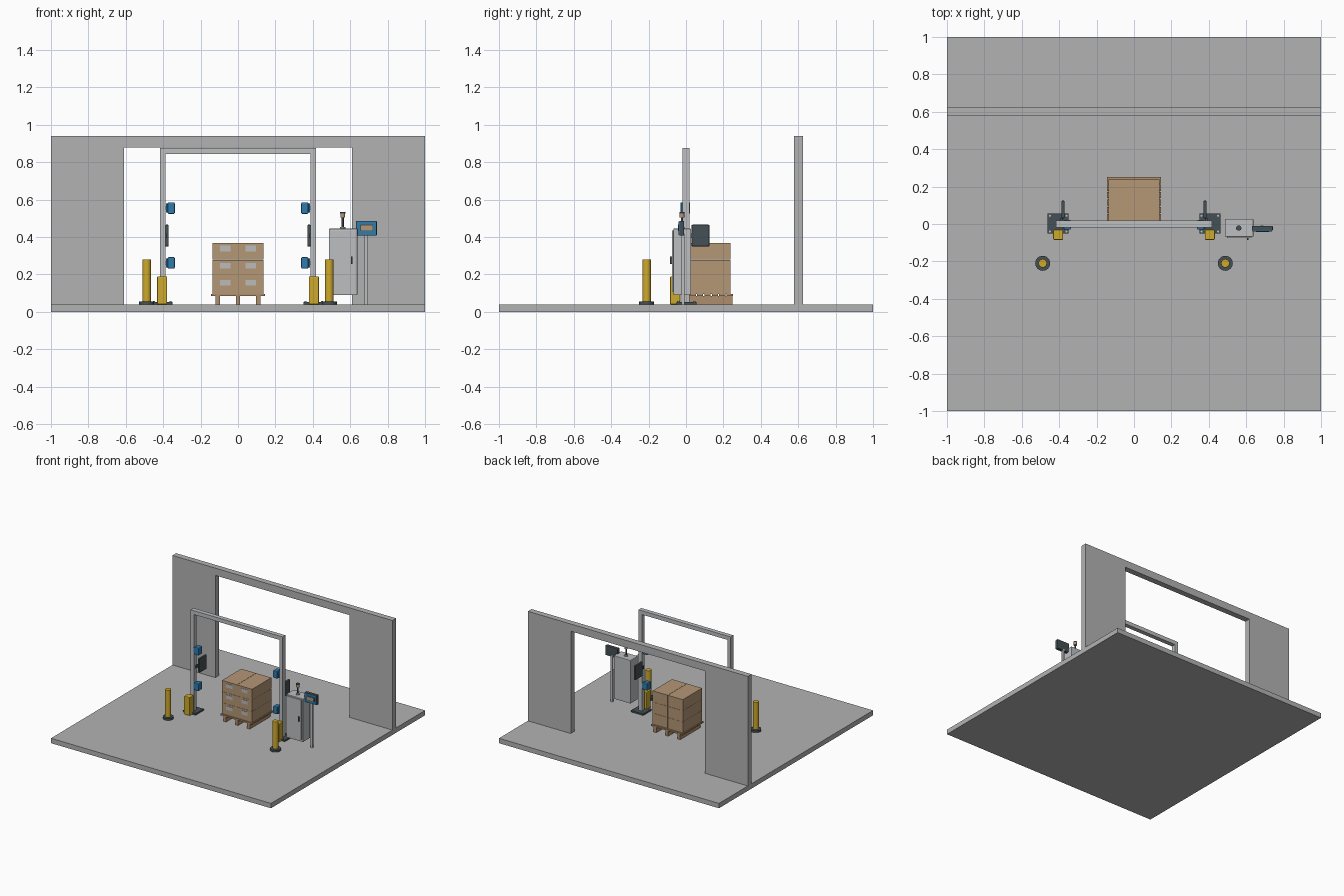
import bpy, bmesh, math
from mathutils import Matrix

if "Cube" in bpy.data.objects:
    bpy.data.objects.remove(bpy.data.objects["Cube"])


def material(name, rgb):
    m = bpy.data.materials.new(name)
    m.diffuse_color = (*rgb, 1)
    m.use_nodes = True
    m.node_tree.nodes["Principled BSDF"].inputs["Base Color"].default_value = m.diffuse_color
    return m


CONCRETE = material("concrete grey", (0.45, 0.45, 0.45))
STEEL = material("light steel", (0.51, 0.52, 0.53))
YELLOW = material("safety yellow", (0.62, 0.40, 0.025))
DARK = material("charcoal", (0.06, 0.08, 0.09))
BLUE = material("device blue", (0.03, 0.20, 0.42))
CARD = material("cardboard", (0.46, 0.31, 0.18))
WOOD = material("pallet wood", (0.42, 0.27, 0.15))
LABEL = material("label grey", (0.50, 0.50, 0.50))


def finish(name, bm, mat, bevel=0.0):
    me = bpy.data.meshes.new(name)
    bm.to_mesh(me)
    bm.free()
    me.materials.append(mat)
    ob = bpy.data.objects.new(name, me)
    bpy.context.collection.objects.link(ob)
    if bevel:
        mod = ob.modifiers.new("bevel", 'BEVEL')
        mod.width = bevel
        mod.segments = 2
    return ob


def box(name, x, y, z, mat, bevel=0.0):
    """Box from three (low, high) ranges; the x range may be given reversed."""
    bm = bmesh.new()
    size = [abs(r[1] - r[0]) for r in (x, y, z)]
    mid = [(r[0] + r[1]) / 2 for r in (x, y, z)]
    bmesh.ops.create_cube(bm, size=1, matrix=Matrix.Translation(mid) @ Matrix.Diagonal((*size, 1)))
    return finish(name, bm, mat, bevel)


def cylinder(name, x, y, z, r, mat, sides=24, bevel=0.0):
    bm = bmesh.new()
    bmesh.ops.create_cone(bm, cap_ends=True, segments=sides, radius1=r, radius2=r, depth=z[1] - z[0],
                          matrix=Matrix.Translation((x, y, (z[0] + z[1]) / 2)))
    for f in bm.faces:
        f.smooth = abs(f.normal.z) < 0.5
    for e in bm.edges:
        e.smooth = all(f.smooth for f in e.link_faces)
    return finish(name, bm, mat, bevel)


F = 0.04  # floor surface height

# Floor slab and wall with doorway
box("floor_slab", (-1, 1), (-1, 1), (0, F), CONCRETE)
bm = bmesh.new()
outline = [(-1, F), (-0.61, F), (-0.61, 0.88), (0.61, 0.88), (0.61, F), (1, F), (1, 0.94), (-1, 0.94)]
face = bm.faces.new([bm.verts.new((x, 0.577, z)) for x, z in outline])
ext = bmesh.ops.extrude_face_region(bm, geom=[face])
bmesh.ops.translate(bm, vec=(0, 0.048, 0), verts=[v for v in ext["geom"] if isinstance(v, bmesh.types.BMVert)])
bmesh.ops.recalc_face_normals(bm, faces=bm.faces)
finish("doorway_wall", bm, CONCRETE)

# Portal frame
box("portal_beam", (-0.418, 0.418), (-0.018, 0.018), (0.845, 0.877), STEEL)
for s, side in ((-1, "left"), (1, "right")):
    def sx(a, b):
        return (s * a, s * b)

    box(f"portal_post_{side}", sx(0.388, 0.418), (-0.018, 0.018), (F + 0.01, 0.845), STEEL)
    box(f"post_base_{side}", sx(0.35, 0.462), (-0.052, 0.056), (F, F + 0.012), DARK)
    for i in (0.362, 0.45):
        for y in (-0.04, 0.044):
            cylinder(f"anchor_bolt_{side}", s * i, y, (F + 0.012, F + 0.019), 0.006, STEEL, 6)

    # Yellow guard in front of the post
    box(f"post_guard_{side}", sx(0.379, 0.432), (-0.085, -0.03), (F, 0.19), YELLOW, 0.005)

    # Blue readers, upper and lower
    for z in (0.555, 0.262):
        box(f"reader_{side}", sx(0.338, 0.376), (-0.03, 0.022), (z - 0.031, z + 0.031), BLUE, 0.006)
        box(f"reader_back_{side}", sx(0.374, 0.386), (-0.024, 0.018), (z - 0.024, z + 0.024), BLUE)
        box(f"reader_bracket_{side}", sx(0.384, 0.39), (-0.012, 0.012), (z - 0.01, z + 0.01), DARK)

    # Upright dark antenna panel behind the post
    box(f"antenna_panel_{side}", sx(0.371, 0.388), (0.03, 0.125), (0.35, 0.466), DARK, 0.004)
    box(f"antenna_arm_{side}", sx(0.382, 0.392), (0.0, 0.032), (0.395, 0.42), DARK)

    # Bollard
    cylinder(f"bollard_base_{side}", s * 0.488, -0.21, (F, F + 0.016), 0.04, DARK)
    cylinder(f"bollard_{side}", s * 0.488, -0.21, (F + 0.016, 0.28), 0.023, YELLOW, bevel=0.003)

# Pallet
for i, x in enumerate((-0.108, 0, 0.108)):
    box(f"pallet_runner_{i}", (x - 0.012, x + 0.012), (-0.018, 0.248), (F, 0.085), WOOD)
for i in range(7):
    y = -0.02 + i * 0.0395
    box(f"pallet_board_{i}", (-0.145, 0.145), (y, y + 0.033), (0.084, 0.096), WOOD)

# Cartons in three layers, two side by side, with front labels
for layer in range(3):
    z = 0.096 + layer * 0.0915
    for s in (-1, 1):
        box("carton", (s * 0.001, s * 0.137), (-0.013, 0.237), (z, z + 0.0905), CARD)
        box("carton_label", (s * 0.069 - 0.028, s * 0.069 + 0.028), (-0.0155, -0.0125),
            (z + 0.044, z + 0.075), LABEL)

# Control cabinet
box("cabinet_body", (0.486, 0.638), (-0.068, 0.027), (0.09, 0.445), STEEL, 0.003)
box("cabinet_door", (0.496, 0.628), (-0.076, -0.067), (0.108, 0.435), STEEL, 0.002)
box("cabinet_handle", (0.604, 0.612), (-0.085, -0.075), (0.257, 0.295), DARK)

# Signal beacon on the cabinet
cylinder("beacon_foot", 0.56, -0.022, (0.445, 0.453), 0.015, STEEL)
cylinder("beacon_stem", 0.56, -0.022, (0.453, 0.505), 0.006, DARK, 12)
cylinder("beacon_lamp", 0.56, -0.022, (0.505, 0.526), 0.013, CARD)
cylinder("beacon_cap", 0.56, -0.022, (0.526, 0.534), 0.014, DARK)

# Operator display on its stand
box("display_pole", (0.676, 0.692), (-0.024, -0.008), (F, 0.42), STEEL)
box("display_housing", (0.63, 0.742), (-0.036, -0.01), (0.408, 0.487), DARK, 0.003)
box("display_bezel", (0.634, 0.738), (-0.039, -0.035), (0.412, 0.483), BLUE)
box("display_screen", (0.653, 0.722), (-0.042, -0.038), (0.432, 0.466), DARK)
box("display_page", (0.657, 0.718), (-0.044, -0.041), (0.436, 0.462), CARD)
